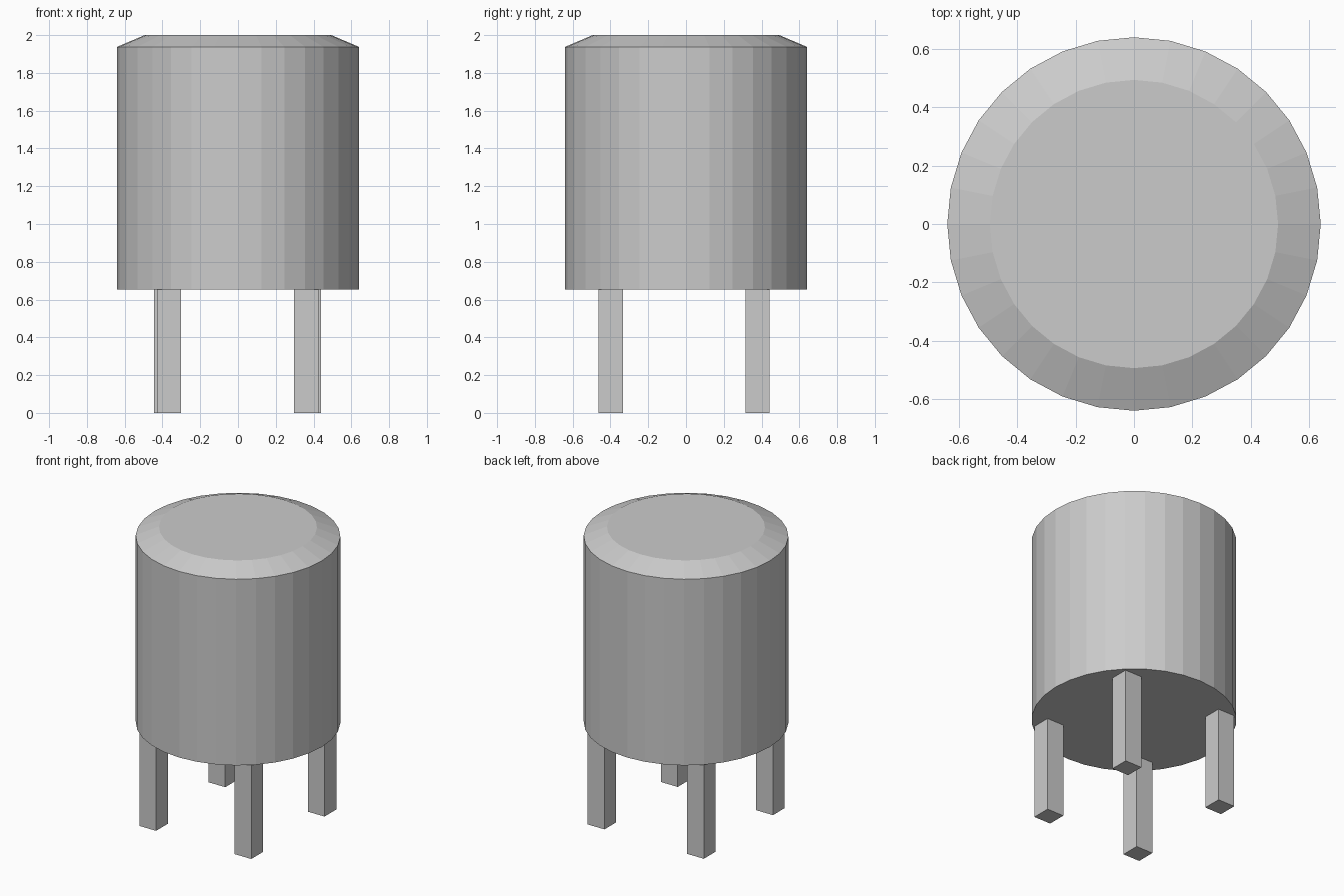
import bpy, bmesh
from math import cos, sin, tau

if "Cube" in bpy.data.objects:
    bpy.data.objects.remove(bpy.data.objects["Cube"])

SIDES = 32
LEG_W = 0.128
BODY_Z = 0.654


def make_object(name, bm):
    bmesh.ops.recalc_face_normals(bm, faces=bm.faces)
    mesh = bpy.data.meshes.new(name)
    bm.to_mesh(mesh)
    bm.free()
    obj = bpy.data.objects.new(name, mesh)
    bpy.context.collection.objects.link(obj)
    return obj


def turned(name, profile):
    """Closed faceted solid from (radius, z) rings."""
    bm = bmesh.new()
    rings = [[bm.verts.new((r * cos(tau * i / SIDES), r * sin(tau * i / SIDES), z))
              for i in range(SIDES)] for r, z in profile]
    for low, high in zip(rings, rings[1:]):
        for i in range(SIDES):
            j = (i + 1) % SIDES
            bm.faces.new((low[i], low[j], high[j], high[i]))
    bm.faces.new(rings[0][::-1])
    bm.faces.new(rings[-1])
    return make_object(name, bm)


def leg(name, x, y):
    bm = bmesh.new()
    bmesh.ops.create_cube(bm, size=1)
    bmesh.ops.scale(bm, vec=(LEG_W, LEG_W, BODY_Z), verts=bm.verts)
    bmesh.ops.translate(bm, vec=(x, y, BODY_Z / 2), verts=bm.verts)
    return make_object(name, bm)


# Drum with a shallow sloped rim around the flat top
turned("drum_body", [(0.64, BODY_Z), (0.64, 1.938), (0.494, 2.0)])

# Four square legs, slightly unevenly placed
for name, x, y in (("front_right_leg", 0.361, -0.398),
                   ("front_left_leg", -0.366, -0.398),
                   ("back_right_leg", 0.376, 0.379),
                   ("back_left_leg", -0.382, 0.379)):
    leg(name, x, y)
